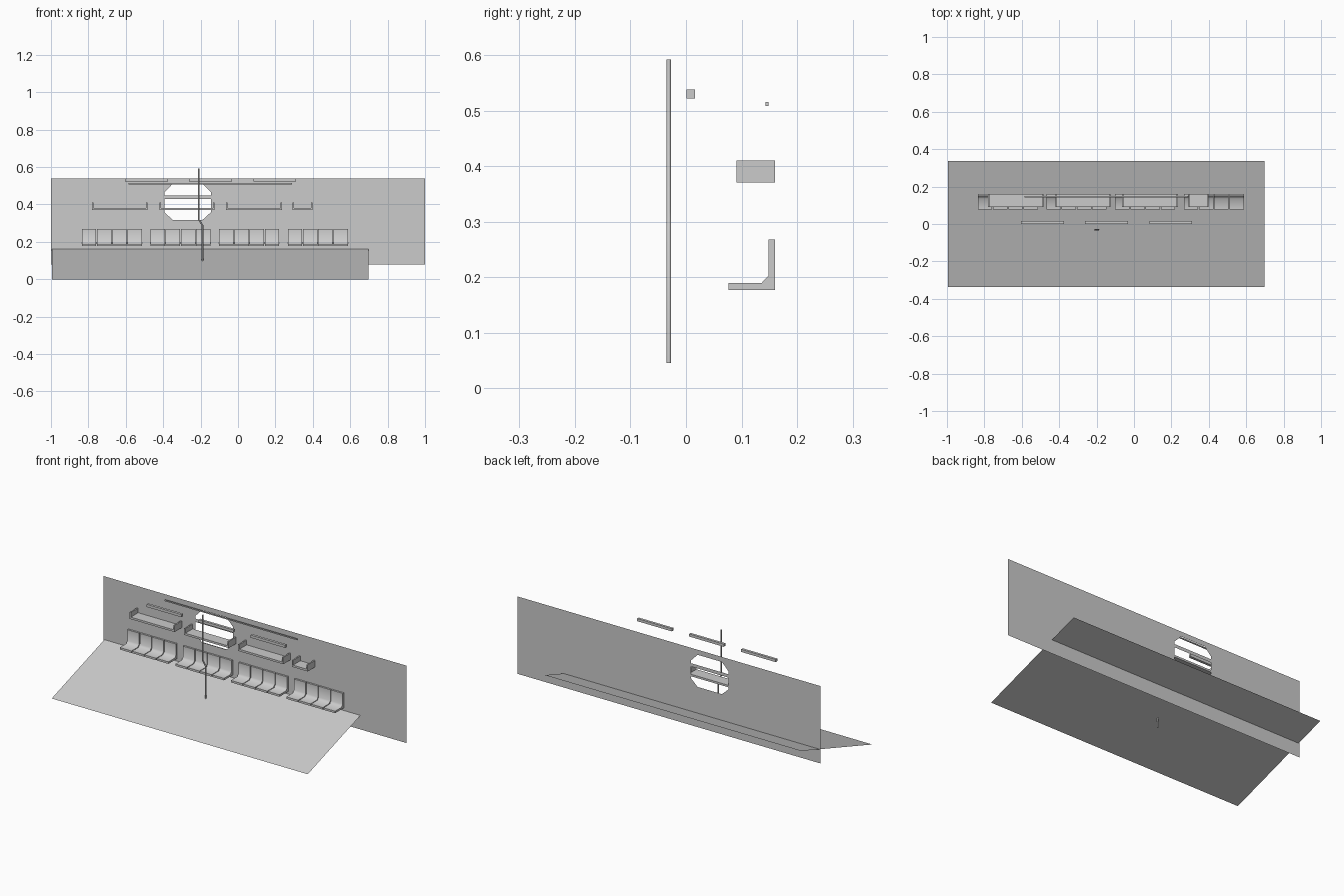
import bpy, bmesh, math
from mathutils import Vector

if "Cube" in bpy.data.objects:
    bpy.data.objects.remove(bpy.data.objects["Cube"])


def mesh_object(name, bm):
    mesh = bpy.data.meshes.new(name)
    bm.to_mesh(mesh)
    bm.free()
    obj = bpy.data.objects.new(name, mesh)
    bpy.context.collection.objects.link(obj)
    return obj


def add_box(bm, x0, x1, y0, y1, z0, z1):
    vs = bmesh.ops.create_cube(bm, size=1)["verts"]
    bmesh.ops.scale(bm, vec=(x1 - x0, y1 - y0, z1 - z0), verts=vs)
    bmesh.ops.translate(bm, vec=((x0 + x1) / 2, (y0 + y1) / 2, (z0 + z1) / 2), verts=vs)


def box(name, *bounds):
    bm = bmesh.new()
    add_box(bm, *bounds)
    return mesh_object(name, bm)


WALL_Y = 0.16

# sloped floor, a single sheet running through the wall
bm = bmesh.new()
bm.faces.new([bm.verts.new(p) for p in
              [(-0.995, -0.337, 0), (0.697, -0.337, 0), (0.697, 0.337, 0.219), (-0.995, 0.337, 0.219)]])
mesh_object("floor", bm)

# thin wall with an octagonal window split by a crossbar
loops = [
    [(-1, 0.078), (1, 0.078), (1, 0.54), (-1, 0.54)],
    [(-0.393, 0.448), (-0.145, 0.448), (-0.145, 0.465), (-0.189, 0.51), (-0.35, 0.51), (-0.393, 0.465)],
    [(-0.393, 0.428), (-0.145, 0.428), (-0.145, 0.358), (-0.189, 0.318), (-0.35, 0.318), (-0.393, 0.358)],
]
bm = bmesh.new()
for loop in loops:
    vs = [bm.verts.new((x, WALL_Y, z)) for x, z in loop]
    for a, b in zip(vs, vs[1:] + vs[:1]):
        bm.edges.new((a, b))
bmesh.ops.triangle_fill(bm, edges=bm.edges[:], use_beauty=True, normal=(0, -1, 0))
mesh_object("wall", bm)

# seats: four rows of four, L profile with a curved inner corner
profile = [(0.077, 0.177), (0.16, 0.177), (0.16, 0.268), (0.149, 0.268),
           (0.149, 0.203), (0.136, 0.189), (0.077, 0.189)]
for row in range(4):
    for i in range(4):
        x = -0.835 + row * 0.367 + i * 0.0815
        bm = bmesh.new()
        face = bm.faces.new([bm.verts.new((x, y, z)) for y, z in profile])
        new = bmesh.ops.extrude_face_region(bm, geom=[face])["geom"]
        bmesh.ops.translate(bm, vec=(0.077, 0, 0),
                            verts=[v for v in new if isinstance(v, bmesh.types.BMVert)])
        bmesh.ops.recalc_face_normals(bm, faces=bm.faces)
        seat = mesh_object(f"seat_{row + 1}_{i + 1}", bm)
        bpy.context.view_layer.objects.active = seat
        seat.select_set(True)
        bpy.ops.object.shade_smooth_by_angle(angle=math.radians(55))
        seat.select_set(False)

# luggage shelves: base board with two raised ends
for i, (x0, x1) in enumerate([(-0.78, -0.483), (-0.42, -0.125), (-0.063, 0.235), (0.292, 0.397)]):
    bm = bmesh.new()
    add_box(bm, x0, x1, 0.091, WALL_Y, 0.37, 0.382)
    add_box(bm, x0, x0 + 0.008, 0.091, WALL_Y, 0.37, 0.41)
    add_box(bm, x1 - 0.008, x1, 0.091, WALL_Y, 0.37, 0.41)
    mesh_object(f"shelf_{i + 1}", bm)

# ceiling lights
for i in range(3):
    x = -0.604 + i * 0.343
    box(f"ceiling_light_{i + 1}", x, x + 0.229, 0.001, 0.016, 0.522, 0.538)

# long hand rail
box("hand_rail", -0.585, 0.29, 0.143, 0.149, 0.508, 0.515)

# standing pole with a small kink
curve = bpy.data.curves.new("pole", "CURVE")
curve.dimensions = "3D"
curve.bevel_depth = 0.0045
curve.bevel_resolution = 1
curve.use_fill_caps = True
spline = curve.splines.new("POLY")
path = [(-0.21, 0.592), (-0.21, 0.318), (-0.19, 0.29), (-0.19, 0.045)]
spline.points.add(len(path) - 1)
for point, (x, z) in zip(spline.points, path):
    point.co = (x, -0.031, z, 1)
pole = bpy.data.objects.new("pole", curve)
bpy.context.collection.objects.link(pole)
bpy.context.view_layer.objects.active = pole
pole.select_set(True)
bpy.ops.object.convert(target="MESH")
